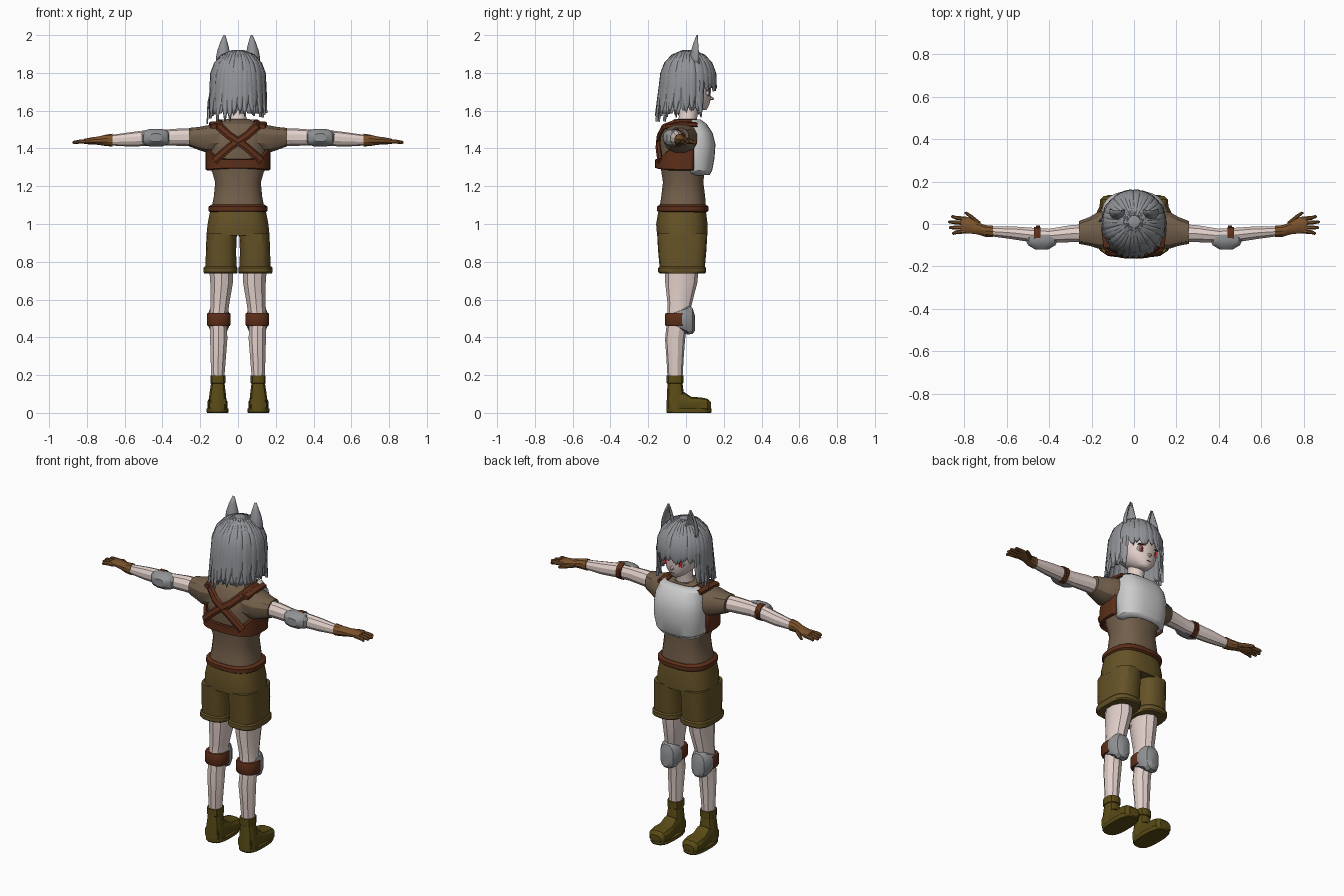
import bpy, bmesh, random
from math import sin, cos, pi, radians, sqrt
from mathutils import Vector as V

random.seed(4)
COL = dict(skin=(.76, .63, .59), shirt=(.17, .115, .07), shorts=(.13, .085, .02), leather=(.11, .028, .01),
           glove=(.2, .085, .025), boot=(.10, .07, .008), hair=(.28, .29, .31), plate=(.58, .59, .6),
           pad=(.28, .29, .3), red=(.8, .02, .02), white=(.85, .85, .85), dark=(.03, .025, .025))
MATS = {}
for k, c in COL.items():
    MATS[k] = bpy.data.materials.new(k)
    MATS[k].diffuse_color = (*c, 1)


def build(name, verts, faces, mat, mirror=False, solid=0, angle=30):
    me = bpy.data.meshes.new(name)
    me.from_pydata([tuple(v) for v in verts], [], faces)
    bm = bmesh.new()
    bm.from_mesh(me)
    bmesh.ops.remove_doubles(bm, verts=bm.verts, dist=1e-5)
    bmesh.ops.recalc_face_normals(bm, faces=bm.faces)
    bm.to_mesh(me)
    bm.free()
    ob = bpy.data.objects.new(name, me)
    bpy.context.collection.objects.link(ob)
    me.materials.append(MATS[mat])
    if solid:
        m = ob.modifiers.new("thickness", 'SOLIDIFY')
        m.thickness, m.offset = solid, 0
    if mirror:
        ob.modifiers.new("mirror", 'MIRROR').use_mirror_merge = False
    bpy.ops.object.select_all(action='DESELECT')
    ob.select_set(True)
    bpy.context.view_layer.objects.active = ob
    bpy.ops.object.shade_smooth_by_angle(angle=radians(angle))
    return ob


def skin_rings(rings, closed=True, caps=True):
    n, m = len(rings[0]), len(rings)
    verts = [p for r in rings for p in r]
    faces = [(i * n + j, i * n + (j + 1) % n, (i + 1) * n + (j + 1) % n, (i + 1) * n + j)
             for i in range(m - 1) for j in range(n if closed else n - 1)]
    if closed and caps:
        faces += [tuple(range(n)), tuple(range((m - 1) * n, m * n))]
    return verts, faces


def loft(name, rows, mat, axis='z', n=12, p=2.0, arc=None, **kw):
    """rows: x, y, z, radius a, radius b of superellipse rings lying across the axis"""
    ia, ib = {'z': (0, 1), 'x': (1, 2), 'y': (0, 2)}[axis]
    rings = []
    for *c, ra, rb in rows:
        ring = []
        for j in range(n):
            t = 2 * pi * (j + .5) / n if arc is None else radians(arc[0] + (arc[1] - arc[0]) * j / (n - 1))
            q = list(c)
            for i, r, f in ((ia, ra, cos(t)), (ib, rb, sin(t))):
                q[i] += r * (1 if f > 0 else -1) * abs(f) ** (2 / p)
            ring.append(q)
        rings.append(ring)
    return build(name, *skin_rings(rings, arc is None), mat, **kw)


def strand(name, pts, widths, thick, centre, mat, **kw):
    """flat ribbon along pts, its face turned away from centre"""
    pts, rings = [V(p) for p in pts], []
    for i, p in enumerate(pts):
        t = (pts[min(i + 1, len(pts) - 1)] - pts[max(i - 1, 0)]).normalized()
        o = p - V(centre)
        o = (o - t * o.dot(t)).normalized()
        b, w = t.cross(o), widths[i]
        rings.append([p + b * w, p + b * w * .5 + o * thick, p - b * w * .5 + o * thick, p - b * w,
                      p - b * w * .5 - o * thick, p + b * w * .5 - o * thick])
    return build(name, *skin_rings(rings), mat, **kw)


# shirt
loft("shirt_body", [(0, -.02, 1.06, .147, .125), (0, -.015, 1.14, .13, .118), (0, -.015, 1.22, .122, .108),
                    (0, -.017, 1.30, .145, .118), (0, -.02, 1.40, .16, .12), (0, -.02, 1.48, .155, .115),
                    (0, -.02, 1.53, .115, .085), (0, 0, 1.555, .06, .06)], 'shirt', n=20, p=2.5)
loft("shirt_sleeve", [(.10, -.025, 1.455, .095, .08), (.17, -.03, 1.45, .088, .073), (.21, -.035, 1.453, .07, .062),
                      (.26, -.04, 1.46, .055, .05)], 'shirt', 'x', n=12, p=2.4, mirror=True)

# shorts and belt
loft("shorts_seat", [(0, -.02, .94, .168, .134), (0, -.022, 1.0, .162, .137), (0, -.02, 1.08, .146, .125)],
     'shorts', n=24, p=2.6)
loft("shorts_leg", [(.09, -.02, .75, .083, .118), (.09, -.02, .86, .081, .128), (.086, -.02, .95, .081, .133)],
     'shorts', n=18, p=3, mirror=True)
loft("shorts_hem", [(.092, -.02, .738, .087, .12), (.092, -.02, .745, .091, .127), (.092, -.02, .768, .091, .127),
                    (.092, -.02, .775, .086, .12)], 'shorts', n=18, p=3, mirror=True)
loft("belt", [(0, -.017, 1.062, .148, .126), (0, -.017, 1.07, .157, .137), (0, -.017, 1.092, .157, .137),
              (0, -.017, 1.102, .142, .124)], 'leather', n=24, p=2.6)

# legs, knee pads and boots
loft("leg", [(.09, -.02, .80, .068, .09), (.087, -.025, .69, .063, .085), (.096, -.033, .58, .053, .065),
             (.104, -.045, .49, .047, .055), (.102, -.058, .39, .048, .053), (.105, -.058, .28, .042, .045),
             (.107, -.058, .17, .035, .039)], 'skin', n=10, mirror=True)
loft("knee_pad", [(.102, -.07, .495, .060, .04), (.102, -.02, .495, .063, .065), (.102, .01, .492, .057, .08),
                  (.102, .035, .487, .043, .07), (.102, .047, .475, .02, .042)], 'pad', 'y', n=12, p=2.6, mirror=True)
loft("knee_strap", [(.102, -.045, .46, .06, .062), (.102, -.045, .468, .064, .066), (.102, -.045, .522, .064, .066),
                    (.102, -.045, .53, .06, .062)], 'leather', n=14, p=2.5, mirror=True)
loft("boot_shaft", [(.108, -.055, .02, .05, .05), (.108, -.056, .10, .045, .046), (.107, -.058, .155, .037, .041),
                    (.107, -.058, .158, .041, .046), (.107, -.058, .198, .041, .046)], 'boot', n=12, p=2.5, mirror=True)
loft("boot_foot", [(.108, -.09, .05, .045, .045), (.108, -.01, .058, .047, .053), (.108, .03, .045, .05, .04),
                   (.109, .08, .043, .055, .04), (.109, .115, .04, .052, .035), (.109, .133, .034, .034, .022)],
     'boot', 'y', n=12, p=3, mirror=True)
loft("boot_sole", [(.108, .016, 0, .055, .117), (.108, .016, .006, .059, .121), (.108, .016, .022, .059, .121)],
     'boot', n=20, p=2.8, mirror=True)

# arms, elbow pads and gloves
loft("arm", [(.20, -.042, 1.458, .046, .046), (.30, -.046, 1.46, .042, .046), (.40, -.055, 1.457, .034, .042),
             (.48, -.052, 1.455, .036, .042), (.57, -.042, 1.448, .032, .038), (.68, -.035, 1.443, .023, .027)],
     'skin', 'x', n=10, mirror=True)
loft("elbow_pad", [(.435, -.05, 1.457, .07, .045), (.435, -.075, 1.457, .078, .048), (.435, -.10, 1.457, .066, .041),
                   (.435, -.12, 1.457, .032, .022)], 'pad', 'y', n=12, p=2.8, mirror=True)
loft("elbow_strap", [(.44, -.055, 1.457, .043, .048), (.472, -.055, 1.457, .043, .048)], 'leather', 'x', n=12, mirror=True)
loft("elbow_buckle", [(.455, -.025, 1.457, .014, .03), (.452, -.006, 1.457, .01, .02)], 'leather', 'y', n=6, mirror=True)
loft("glove_cuff", [(.665, -.035, 1.444, .028, .034), (.70, -.033, 1.443, .029, .03), (.74, -.02, 1.441, .03, .022),
                    (.78, -.006, 1.44, .04, .018), (.815, -.005, 1.437, .041, .014)], 'glove', 'x', n=10, mirror=True)
for i, (y0, y1, x1) in enumerate([(.024, .035, .862), (.004, .01, .876), (-.016, -.017, .872), (-.034, -.044, .858)]):
    loft(f"glove_finger_{i}", [(.79, y0, 1.438, .011, .012), (.84, (y0 + y1) / 2, 1.436, .010, .011),
                               (x1 - .006, y1, 1.432, .008, .009), (x1, y1, 1.432, .004, .004)],
         'glove', 'x', n=8, mirror=True)
loft("glove_thumb", [(.725, .0, 1.438, .012, .013), (.765, .032, 1.434, .012, .012), (.79, .05, 1.43, .009, .01),
                     (.80, .053, 1.429, .004, .004)], 'glove', 'x', n=8, mirror=True)

# chest plate
loft("chest_plate", [(0, .035, 1.262, .115, .085), (0, .035, 1.285, .138, .098), (0, .035, 1.35, .148, .110),
                     (0, .035, 1.42, .148, .115), (0, .035, 1.48, .142, .100), (0, .035, 1.525, .125, .07),
                     (0, .035, 1.548, .10, .04)], 'plate', n=15, p=2.6, arc=(-4, 184), solid=.012, angle=20)

# leather harness: back band, taller at the sides, and crossed straps
band = []
for k in range(4):
    row = []
    for j in range(25):
        t = radians(165 + 210 * j / 24)
        lo, hi = 1.288 + .012 * sin(t) ** 2, 1.338 + .075 * cos(t) ** 4
        f = (0, .04, .96, 1)[k]
        r = (0, 1, 1, 0)[k] * .008
        sx, sy = (1 if cos(t) > 0 else -1) * abs(cos(t)) ** .75, (1 if sin(t) > 0 else -1) * abs(sin(t)) ** .75
        row.append((sx * (.158 + r), sy * (.138 + r) - .012, lo + (hi - lo) * f))
    band.append(row)
build("harness_band", *skin_rings(band, False), 'leather', solid=.014)
for s, nm in ((1, "right"), (-1, "left")):
    strand(f"harness_strap_{nm}", [(s * .10, .06, 1.535), (s * .105, .01, 1.54), (s * .108, -.06, 1.537),
                                   (s * .098, -.118, 1.515), (s * .05, -.143, 1.47), (-s * .04, -.148, 1.41),
                                   (-s * .125, -.138, 1.335)], [.022] * 7, .010, (0, -.02, 1.38), 'leather')
loft("shoulder_strap", [(.115, .06, 1.525, .03, .014), (.125, -.03, 1.53, .03, .014), (.115, -.11, 1.515, .03, .014)],
     'leather', 'y', n=8, p=3, mirror=True)

# neck, head and face
loft("neck", [(0, .0, 1.53, .055, .055), (0, .012, 1.57, .044, .048), (0, .02, 1.65, .044, .05)], 'skin', n=14)
loft("head", [(0, .088, 1.603, .018, .02), (0, .07, 1.615, .042, .046), (0, .045, 1.645, .075, .083),
              (0, .03, 1.68, .095, .101), (0, .022, 1.73, .108, .112), (0, .015, 1.80, .113, .118),
              (0, .012, 1.87, .085, .09)], 'skin', n=24, p=2.1, angle=60)
loft("nose", [(0, .125, 1.667, .013, .014), (0, .147, 1.663, .003, .004)], 'skin', 'y', n=6)
loft("mouth", [(0, .11, 1.634, .014, .003), (0, .125, 1.634, .013, .002)], 'dark', 'y', n=8)
for nm, y, rx, rz, m in (("eye_white", .122, .024, .021, 'white'), ("iris", .124, .014, .019, 'red'),
                         ("pupil", .1255, .005, .008, 'dark')):
    loft(nm, [(.044, .09, 1.697, rx, rz), (.044, y, 1.697, rx, rz)], m, 'y', n=14, mirror=True)
loft("eyelash", [(.044, .09, 1.719, .026, .004), (.044, .127, 1.719, .025, .003)], 'dark', 'y', n=8, mirror=True)


# hair: fluted shell plus overlapping pointed locks
def hair(a, v, zb, grow=1.0):
    """point at angle a; v runs 0 at the crown, .5 at the temples, 1 at height zb"""
    if v < .5:
        r, z = sin(v * pi), 1.775 + .143 * cos(v * pi)
    else:
        z = 1.775 + (zb - 1.775) * (v - .5) * 2
        d = 1.775 - z
        r = 1 + d * (.75 * max(0, -sin(a)) + .2)
    return V((.139 * r * grow * cos(a), .012 + .14 * r * grow * sin(a), z))


def bottom(a):
    s = sin(a)
    return 1.745 if s > .5 else 1.60 if s > -.3 else 1.585


N = 96
shell = [[hair(2 * pi * j / N, v / 14, bottom(2 * pi * j / N) + (.022 if j % 4 == 0 else 0) * (v == 14),
               1 - (.025 if j % 4 == 0 else 0)) for j in range(N)] for v in range(15)]
build("hair_shell", *skin_rings(shell, True, False), 'hair', solid=.008)
for i in range(34):
    a = 2 * pi * (i + random.uniform(-.25, .25)) / 34
    zb = bottom(a) - random.uniform(.0, .045)
    if sin(a) > .5:
        zb = 1.72 - random.uniform(0, .02)
    vs = [.06, .2, .32, .45, .6, .75, .9, 1]
    tw = random.uniform(-.12, .12)
    strand(f"hair_lock_{i}", [hair(a + tw * v * v, v, zb, 1.02) for v in vs],
           [.004, .012, .018, .022, .024, .022, .012, .001], .007, (0, .012, 1.70), 'hair', angle=50)
for s in (1, -1):
    strand("side_lock_" + ("right" if s > 0 else "left"),
           [(s * .12, .075, 1.80), (s * .13, .08, 1.74), (s * .128, .075, 1.67), (s * .12, .065, 1.58)],
           [.018, .022, .018, .001], .007, (0, .012, 1.70), 'hair')
strand("loose_wisp", [(-.145, .02, 1.70), (-.158, .02, 1.64), (-.16, .015, 1.58), (-.163, .01, 1.53)],
       [.006, .007, .006, .001], .004, (0, .012, 1.65), 'hair')

# pointed animal ears, cupped towards the face
loft("ear", [(.076, .06, 1.84, .036, .04), (.077, .06, 1.88, .036, .036), (.077, .06, 1.92, .028, .028),
             (.075, .06, 1.96, .016, .016), (.072, .062, 1.998, .002, .003)], 'hair', n=11, arc=(165, 375),
     solid=.008, mirror=True)
